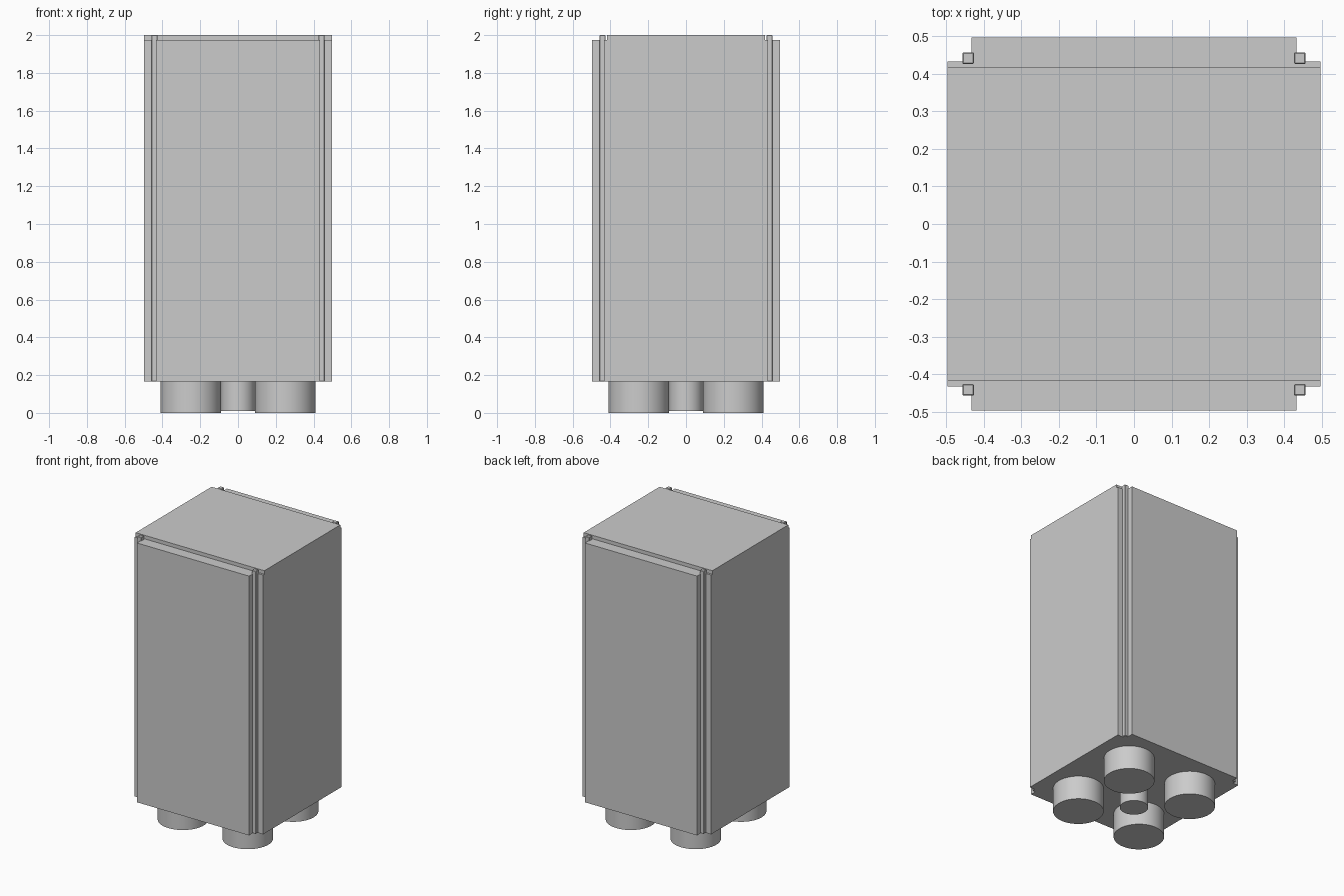
import bpy
import bmesh
from mathutils import Vector

cube = bpy.data.objects.get("Cube")
if cube:
    bpy.data.objects.remove(cube, do_unlink=True)

OUT, STEP, RIM = 0.497, 0.433, 0.419     # outer face, corner notch, raised lid edge
BASE, LEDGE, TOP = 0.165, 1.975, 2.0     # underside, panel tops, lid top

grey = bpy.data.materials.new("plain grey")
grey.use_nodes = True
grey.diffuse_color = (0.6, 0.6, 0.6, 1)
bsdf = grey.node_tree.nodes["Principled BSDF"]
bsdf.inputs["Base Color"].default_value = grey.diffuse_color
bsdf.inputs["Roughness"].default_value = 0.7


def add_object(name, bm):
    bmesh.ops.recalc_face_normals(bm, faces=bm.faces)
    mesh = bpy.data.meshes.new(name)
    bm.to_mesh(mesh)
    bm.free()
    mesh.materials.append(grey)
    obj = bpy.data.objects.new(name, mesh)
    bpy.context.collection.objects.link(obj)
    return obj


def cylinder(name, x, y, radius, bottom, top):
    bpy.ops.mesh.primitive_cylinder_add(
        vertices=64, radius=radius, depth=top - bottom,
        location=(x, y, (bottom + top) / 2))
    obj = bpy.context.object
    obj.name = name
    obj.data.materials.append(grey)
    bpy.ops.object.shade_smooth_by_angle()


# Cabinet body: square with notched corners, extruded up
bm = bmesh.new()
outline = []
for sx, sy in ((1, 1), (-1, 1), (-1, -1), (1, -1)):
    corner = [(OUT, STEP), (STEP, STEP), (STEP, OUT)]
    if sx * sy < 0:
        corner.reverse()
    outline += [bm.verts.new((sx * x, sy * y, BASE)) for x, y in corner]
floor = bm.faces.new(outline)
up = bmesh.ops.extrude_face_region(bm, geom=[floor], use_keep_orig=True)["geom"]
bmesh.ops.translate(bm, verts=[v for v in up if isinstance(v, bmesh.types.BMVert)],
                    vec=(0, 0, LEDGE - BASE))

# Lid: cut the roof near front and back, then raise the middle strip
for side in (-1, 1):
    roof = [f for f in bm.faces if all(v.co.z > LEDGE - 0.01 for v in f.verts)]
    edges = {e for f in roof for e in f.edges}
    verts = {v for f in roof for v in f.verts}
    bmesh.ops.bisect_plane(bm, geom=roof + list(edges) + list(verts),
                           plane_co=(0, side * RIM, 0), plane_no=(0, 1, 0))
lid = [f for f in bm.faces if all(v.co.z > LEDGE - 0.01 for v in f.verts)
       and abs(f.calc_center_median().y) < 0.1]
raised = bmesh.ops.extrude_face_region(bm, geom=lid)["geom"]
bmesh.ops.translate(bm, verts=[v for v in raised if isinstance(v, bmesh.types.BMVert)],
                    vec=(0, 0, TOP - LEDGE))
bmesh.ops.dissolve_limit(bm, angle_limit=0.01, verts=bm.verts, edges=bm.edges)
add_object("cabinet_body", bm)

# Corner posts and round feet
for sx, side in ((1, "left"), (-1, "right")):
    for sy, end in ((-1, "front"), (1, "back")):
        bm = bmesh.new()
        bmesh.ops.create_cube(bm, size=1)
        bmesh.ops.scale(bm, vec=(0.031, 0.031, TOP - BASE), verts=bm.verts)
        bmesh.ops.translate(bm, verts=bm.verts,
                            vec=Vector((sx * 0.442, sy * 0.442, (TOP + BASE) / 2)))
        post = add_object(f"{end}_{side}_corner_post", bm)
        bevel = post.modifiers.new("softened edges", "BEVEL")
        bevel.width = 0.003
        bevel.segments = 1
        cylinder(f"{end}_{side}_foot", sx * 0.25, sy * 0.25, 0.16, 0, BASE)

# Slimmer stem under the middle
cylinder("centre_stem", 0, 0, 0.09, 0.01, BASE)
